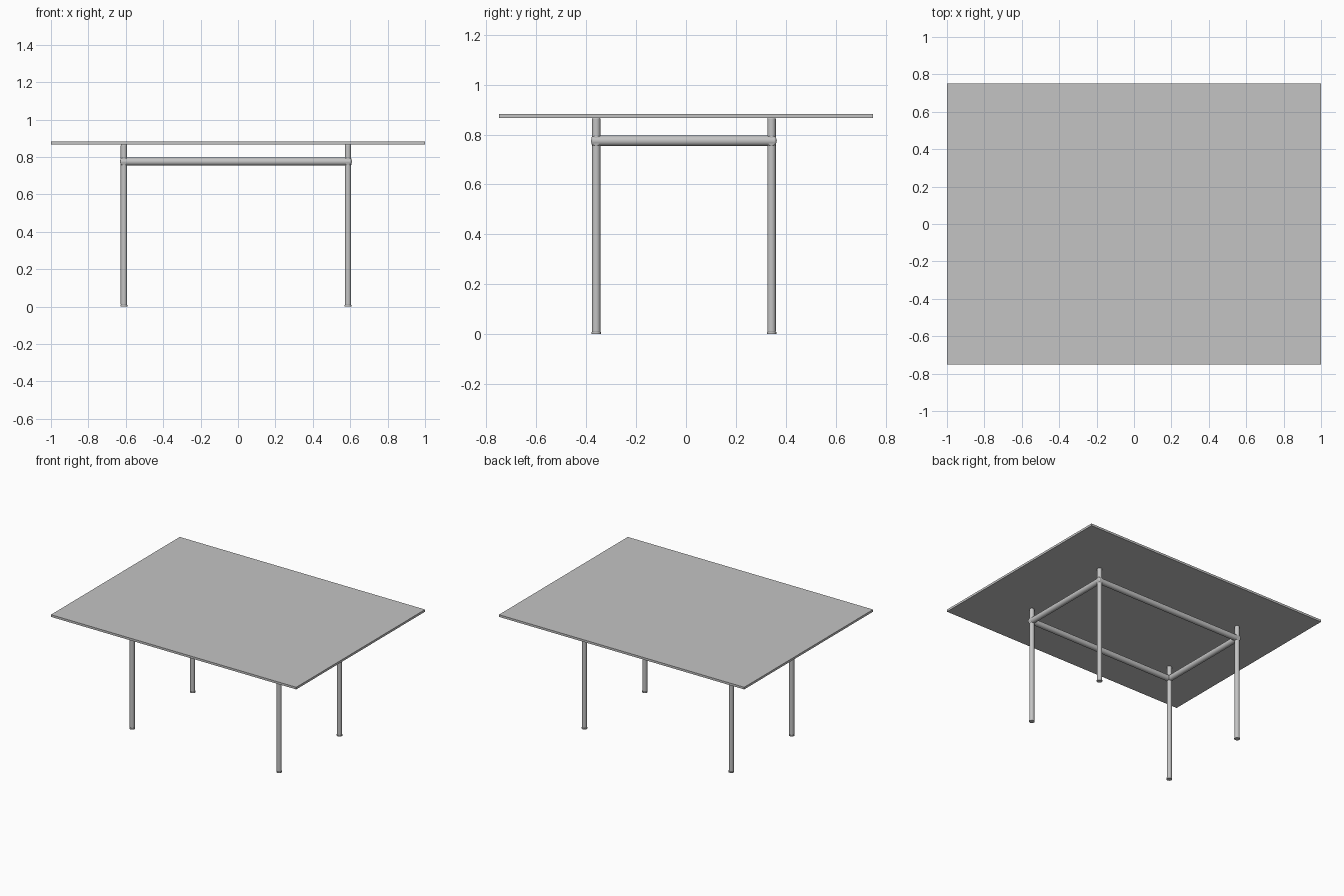
import bpy
from mathutils import Vector

cube = bpy.data.objects.get("Cube")
if cube:
    bpy.data.objects.remove(cube, do_unlink=True)

grey = bpy.data.materials.new("plain grey")
grey.use_nodes = True
grey.diffuse_color = (0.55, 0.55, 0.55, 1)
grey.node_tree.nodes["Principled BSDF"].inputs["Base Color"].default_value = grey.diffuse_color


def finish(name, bevel=0):
    obj = bpy.context.object
    obj.name = name
    obj.data.materials.append(grey)
    if bevel:
        mod = obj.modifiers.new("rounded_ends", 'BEVEL')
        mod.width = bevel
        mod.segments = 3
        mod.limit_method = 'ANGLE'
    return obj


def tube(name, start, end, radius, bevel=0):
    """Cylinder running between two points."""
    a, b = Vector(start), Vector(end)
    bpy.ops.mesh.primitive_cylinder_add(
        vertices=32, radius=radius, depth=(b - a).length, location=(a + b) / 2,
        rotation=(b - a).to_track_quat('Z', 'Y').to_euler())
    bpy.ops.object.shade_smooth_by_angle()
    return finish(name, bevel)


# Table top
bpy.ops.mesh.primitive_cube_add(size=1, location=(0, 0, 0.875))
bpy.context.object.scale = (2, 1.5, 0.016)
bpy.ops.object.transform_apply(location=False, rotation=False, scale=True)
finish("table_top")

# Leg positions, frame height and tube sizes
xs = {"right": -0.61, "left": 0.588}
ys = {"front": -0.36, "back": 0.343}
rail_z, leg_r, rail_r = 0.775, 0.017, 0.021

# Legs with small floor glides
for side, x in xs.items():
    for end, y in ys.items():
        tube(f"{end}_{side}_leg", (x, y, 0.006), (x, y, 0.867), leg_r, 0.005)
        tube(f"{end}_{side}_glide", (x, y, 0), (x, y, 0.008), 0.019)

# Rails joining the legs, running just past them
for end, y in ys.items():
    tube(f"{end}_rail", (xs["right"] - 0.018, y, rail_z),
         (xs["left"] + 0.018, y, rail_z), rail_r, 0.006)
for side, x in xs.items():
    tube(f"{side}_rail", (x, ys["front"] - 0.018, rail_z),
         (x, ys["back"] + 0.018, rail_z), rail_r, 0.006)
